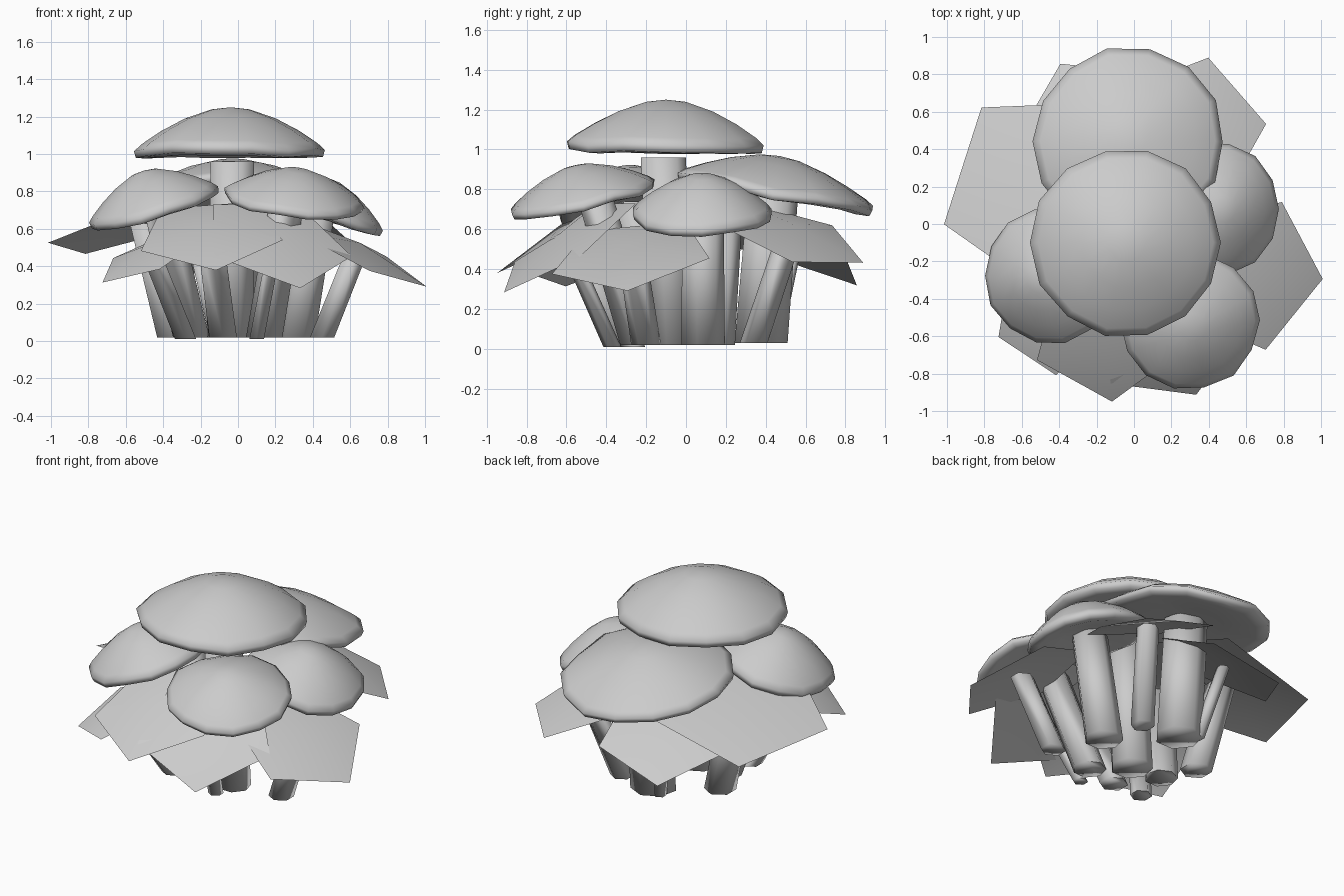
import bpy, bmesh, math, random
from mathutils import Vector, Matrix

random.seed(4)
if "Cube" in bpy.data.objects:
    bpy.data.objects.remove(bpy.data.objects["Cube"])

grey = bpy.data.materials.new("plain grey")
grey.use_nodes = True
grey.diffuse_color = (0.6, 0.6, 0.6, 1)
grey.node_tree.nodes["Principled BSDF"].inputs["Base Color"].default_value = (0.6, 0.6, 0.6, 1)


def finish(name, bm, matrix, smooth_angle):
    bmesh.ops.recalc_face_normals(bm, faces=bm.faces)
    mesh = bpy.data.meshes.new(name)
    bm.to_mesh(mesh)
    bm.free()
    mesh.transform(matrix)
    mesh.materials.append(grey)
    ob = bpy.data.objects.new(name, mesh)
    bpy.context.collection.objects.link(ob)
    bpy.ops.object.select_all(action='DESELECT')
    bpy.context.view_layer.objects.active = ob
    ob.select_set(True)
    bpy.ops.object.shade_smooth_by_angle(angle=math.radians(smooth_angle))


def leaning(center, azimuth, tilt):
    """Placement that lowers the side facing the azimuth."""
    a = math.radians(azimuth)
    axis = Vector((-math.sin(a), math.cos(a), 0))
    return Matrix.Translation(center) @ Matrix.Rotation(math.radians(tilt), 4, axis)


# Broad, slightly pointed cap with a wavy, rolled rim and a shallow underside
PROFILE = [(0.2, 0.95), (0.48, 0.73), (0.72, 0.45), (0.92, 0.16), (1, 0),
           (0.98, -0.17), (0.84, -0.2), (0.45, -0.06)]


def cap(name, center, radius, height, azimuth, tilt, sides=14):
    bm = bmesh.new()
    wave = [random.uniform(-0.035, 0.035) for _ in range(sides)]
    rings = []
    for r, h in PROFILE:
        ring = []
        for i in range(sides):
            a = math.tau * i / sides
            rr = radius * r * (1 + 0.6 * wave[i] * r)
            z = height * h + wave[i - 3] * radius * r ** 3
            ring.append(bm.verts.new((rr * math.cos(a), rr * math.sin(a), z)))
        rings.append(ring)
    top = bm.verts.new((0, 0, height))
    under = bm.verts.new((0, 0, 0))
    for i in range(sides):
        j = (i + 1) % sides
        bm.faces.new((top, rings[0][i], rings[0][j]))
        bm.faces.new((under, rings[-1][j], rings[-1][i]))
        for a, b in zip(rings, rings[1:]):
            bm.faces.new((a[i], b[i], b[j], a[j]))
    finish(name, bm, leaning(center, azimuth, tilt), 75)


# Thin five-sided cap, one sheet with a slightly raised middle
def small_cap(name, center, radius, azimuth, tilt, corner):
    bm = bmesh.new()
    tip = bm.verts.new((0, 0, 0.06))
    rim = []
    for i in range(5):
        a = math.radians(corner + 72 * i)
        rim.append(bm.verts.new((radius * math.cos(a), radius * math.sin(a), 0)))
    for i in range(5):
        bm.faces.new((tip, rim[i], rim[(i + 1) % 5]))
    finish(name, bm, leaning(center, azimuth, tilt), 60)


# Slanted stem whose two ends stay level
def stem(name, foot, head, radius, sides=7):
    lean = Vector(head) - Vector(foot)
    bm = bmesh.new()
    bmesh.ops.create_cone(bm, cap_ends=True, segments=sides, radius1=radius,
                          radius2=radius * 0.95, depth=1)
    slant = Matrix.Identity(4)
    slant.col[2] = lean.to_4d()
    slant[3][2] = 0
    middle = (Vector(foot) + Vector(head)) / 2
    finish(name, bm, Matrix.Translation(middle) @ slant, 100)


# Large mushrooms: cap centre, radius, height, lean; stem foot, stem head, stem radius
LARGE = {
    "top": ((-0.04, -0.10, 1.03), 0.51, 0.22, 0, 0, (-0.04, -0.07, 0.02), (-0.03, -0.12, 0.96), 0.125),
    "back": ((-0.03, 0.44, 0.79), 0.51, 0.18, 90, 10, (-0.03, 0.37, 0.03), (-0.03, 0.43, 0.78), 0.14),
    "right": ((-0.45, -0.28, 0.72), 0.36, 0.20, 200, 17, (-0.25, -0.05, 0.02), (-0.42, -0.28, 0.74), 0.10),
    "front": ((0.30, -0.52, 0.765), 0.375, 0.16, -60, 14, (0.14, -0.24, 0.02), (0.27, -0.47, 0.79), 0.10),
    "left": ((0.43, 0.08, 0.69), 0.36, 0.19, 0, 15, (0.30, 0.08, 0.02), (0.41, 0.08, 0.68), 0.115),
}
for place, (c, r, h, az, tilt, foot, head, sr) in LARGE.items():
    cap(place + "_large_cap", c, r, h, az, tilt)
    stem(place + "_large_stem", foot, head, sr)

# Small mushrooms: cap centre, radius, lean, corner angle; stem foot, stem radius
SMALL = {
    "right_back": ((-0.50, 0.19, 0.63), 0.56, 146, 18, 127, (-0.35, 0.15, 0.02), 0.095),
    "front": ((-0.15, -0.60, 0.57), 0.40, -95, 29, -86, (-0.08, -0.28, 0.02), 0.085),
    "front_right": ((-0.46, -0.50, 0.46), 0.32, 215, 28, 203, (-0.28, -0.27, 0.01), 0.065),
    "front_left": ((0.20, -0.60, 0.53), 0.42, -67, 36, -67, (0.10, -0.37, 0.01), 0.045),
    "left": ((0.63, -0.27, 0.47), 0.42, -18, 26, -5, (0.45, -0.2, 0.02), 0.075),
    "back_left": ((0.33, 0.52, 0.57), 0.40, 42, 25, 5, (0.22, 0.34, 0.03), 0.07),
    "back_right": ((-0.23, 0.54, 0.50), 0.40, 115, 27, 117, (-0.12, 0.44, 0.03), 0.04),
}
for place, (c, r, az, tilt, corner, foot, sr) in SMALL.items():
    small_cap(place + "_small_cap", c, r, az, tilt, corner)
    stem(place + "_small_stem", foot, c, sr, 6)
